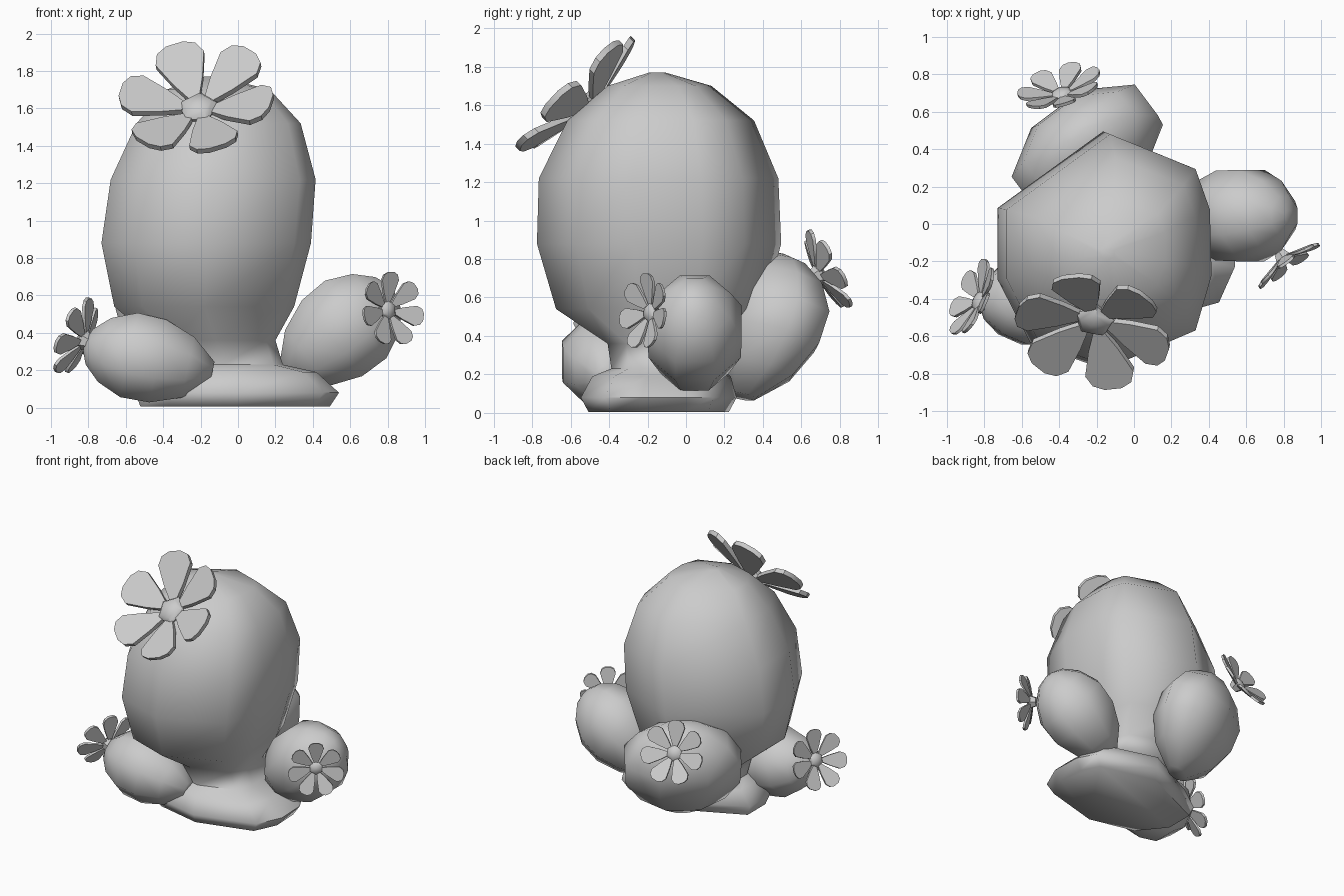
import bpy, bmesh
from math import sin, cos, pi, radians
from mathutils import Vector, Matrix

if "Cube" in bpy.data.objects:
    bpy.data.objects.remove(bpy.data.objects["Cube"])


def finish(name, bm, angle=65):
    bmesh.ops.recalc_face_normals(bm, faces=bm.faces)
    me = bpy.data.meshes.new(name)
    bm.to_mesh(me)
    bm.free()
    ob = bpy.data.objects.new(name, me)
    bpy.context.collection.objects.link(ob)
    bpy.ops.object.select_all(action='DESELECT')
    ob.select_set(True)
    bpy.context.view_layer.objects.active = ob
    bpy.ops.object.shade_smooth_by_angle(angle=radians(angle))
    return ob


def frame(origin, x, z):
    """Matrix from local to world with given x and z directions."""
    x, z = Vector(x).normalized(), Vector(z).normalized()
    x = (x - z * x.dot(z)).normalized()
    m = Matrix((x, z.cross(x), z)).transposed().to_4x4()
    m.translation = Vector(origin)
    return m


def loft(bm, section, rings, m=Matrix()):
    """Skin a unit section through rings (height, cx, cy, sx, sy)."""
    loops = [[bm.verts.new(m @ Vector((cx + x * sx, cy + y * sy, h))) for x, y in section]
             for h, cx, cy, sx, sy in rings]
    n = len(section)
    for a, b in zip(loops, loops[1:]):
        for i in range(n):
            j = (i + 1) % n
            bm.faces.new((a[i], a[j], b[j], b[i]))
    bm.faces.new(loops[0])
    bm.faces.new(loops[-1])


def ngon(n, phase=0.0, r=1.0):
    return [(r * cos(phase + 2 * pi * i / n), r * sin(phase + 2 * pi * i / n)) for i in range(n)]


# main stem: faceted egg on a narrow waist and a spreading foot
outline = [(-.15, .49), (-.73, .08), (-.73, -.3), (-.55, -.64), (-.15, -.78),
           (.33, -.58), (.42, -.28), (.41, .08), (.33, .30)]
section = [((x + .16) / .58, (y + .15) / .635) for x, y in outline]
# z, x min, x max, y min, y max
levels = [(0.005, -.53, .49, -.51, .22), (.08, -.56, .54, -.55, .26), (.19, -.48, .42, -.49, .23),
          (.23, -.41, .24, -.39, .18), (.36, -.45, .20, -.41, .22), (.54, -.67, .30, -.68, .40),
          (.88, -.74, .39, -.78, .49), (1.22, -.69, .415, -.77, .475), (1.52, -.55, .335, -.62, .35),
          (1.70, -.39, .17, -.41, .13), (1.77, -.18, -.10, -.19, -.11)]
bm = bmesh.new()
loft(bm, section, [(z, (a + b) / 2, (c + d) / 2, (b - a) / 2, (d - c) / 2)
                   for z, a, b, c, d in levels])
finish("cactus_stem", bm)

# side pads: egg shapes narrowing toward the foot
egg = [(-1, .25), (-.62, .72), (-.15, .98), (.3, 1.0), (.68, .76), (.92, .42), (1, .12)]


def pad(name, centre, wide, axis, sw, st, length):
    bm = bmesh.new()
    loft(bm, ngon(8, pi / 8, 1.06), [(t * length, 0, 0, r * sw, r * st) for t, r in egg],
         frame(centre, wide, axis))
    finish(name, bm)


pad("right_pad", (.545, .045, .405), (0, 1, 0), (.78, 0, .62), .25, .27, .36)
pad("left_pad", (-.48, -.41, .26), (0, 1, 0), (-.96, 0, .2), .24, .235, .35)
pad("back_pad", (-.24, .385, .455), (.8, .6, 0), (-.2, .27, .94), .42, .27, .39)


# flowers: cupped ring of thick petals around a domed centre
def flower(name, centre, normal, radius, petals, half, phase=0.0, cup=.29):
    n = Vector(normal)
    m = frame(centre, Vector((0, 0, 1)).cross(n), n) @ Matrix.Scale(radius, 4)
    bm = bmesh.new()
    shape = [(.12, .1), (.45, .6), (.8, 1), (.95, .8), (1.02, .35)]
    for k in range(petals):
        turn = m @ Matrix.Rotation(radians(phase) + 2 * pi * k / petals, 4, 'Z')
        layers = []
        for lift in (0, .08):
            sides = []
            for sign in (-1, 1):
                sides.append([bm.verts.new(turn @ Vector((r, sign * w * half, cup * r + lift)))
                              for r, w in shape])
            layers.append(sides[0] + sides[1][::-1])
        bottom, top = layers
        bm.faces.new(bottom)
        bm.faces.new(top)
        c = len(top)
        for i in range(c):
            j = (i + 1) % c
            bm.faces.new((bottom[i], bottom[j], top[j], top[i]))
    loft(bm, ngon(6 if petals == 7 else 5, pi / 2),
         [(-.12, 0, 0, .17, .17), (.12, 0, 0, .27, .27), (.2, 0, 0, .19, .19), (.23, 0, 0, .04, .04)], m)
    finish(name, bm, 40)


flower("top_flower", (-.205, -.485, 1.57), (-.14, -.7, .7), .41, 6, .33, -6, .27)
flower("right_flower", (.79, -.17, .52), (.58, -.8, .1), .195, 7, .28, 90)
flower("left_flower", (-.81, -.42, .355), (-.83, .37, .36), .215, 7, .28, 90)
flower("back_flower", (-.38, .675, .71), (-.25, .85, .45), .225, 7, .28, 90)
